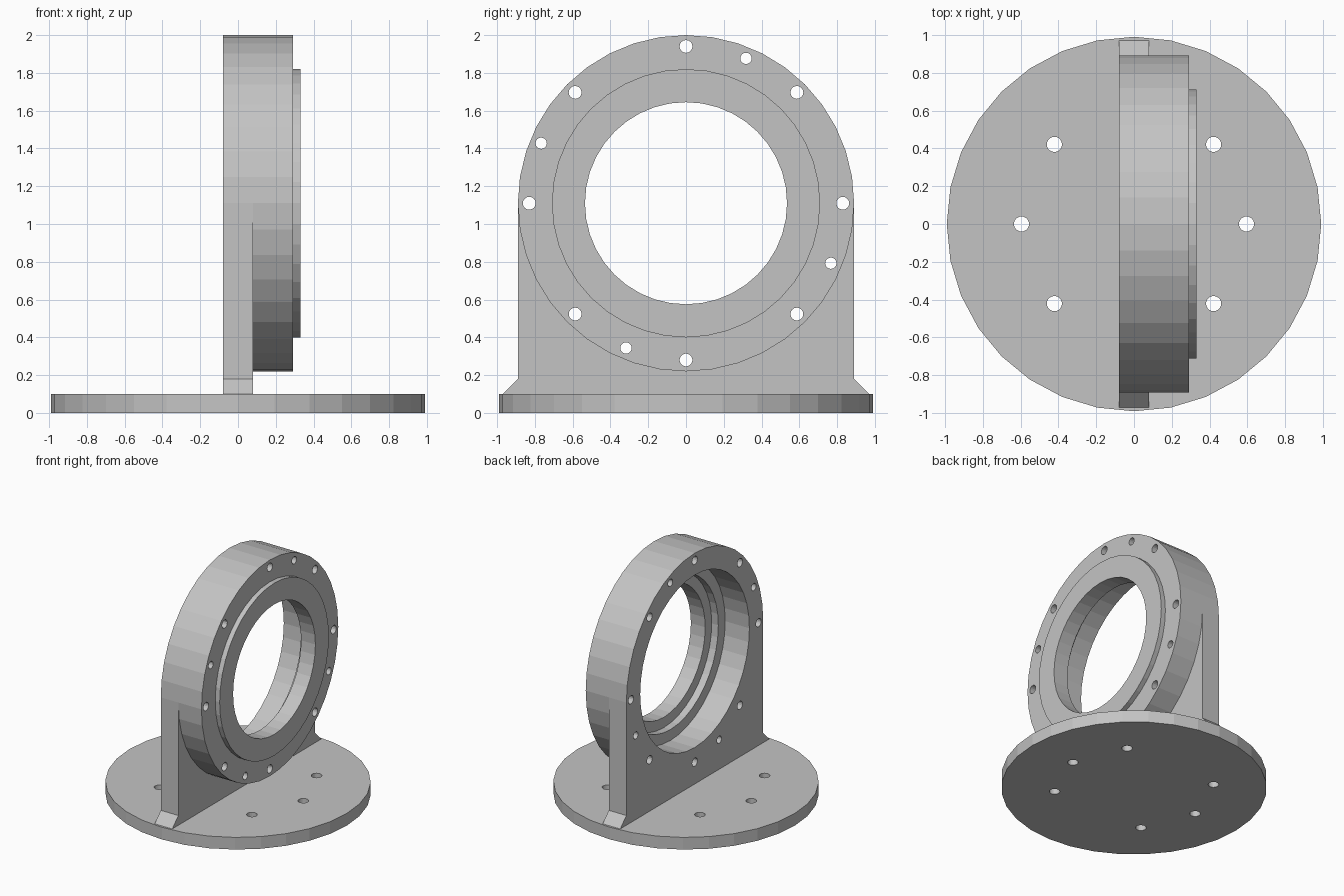
import bpy
import bmesh
from math import sin, cos, pi
from mathutils import Vector

if "Cube" in bpy.data.objects:
    bpy.data.objects.remove(bpy.data.objects["Cube"], do_unlink=True)

grey = bpy.data.materials.new("light_grey")
grey.use_nodes = True
colour = (0.55, 0.55, 0.55, 1)
grey.diffuse_color = colour
grey.node_tree.nodes["Principled BSDF"].inputs["Base Color"].default_value = colour

CENTRE_Z = 1.11
OUTER = 0.89
BACK, WALL_FRONT, RING_FRONT, LIP_FRONT = -0.08, 0.08, 0.29, 0.33


def circle(u, v, radius, sides):
    return [(u + radius * cos(2 * pi * i / sides), v + radius * sin(2 * pi * i / sides))
            for i in range(sides)]


def prism(name, outline, start, end, axis="x"):
    """Extrude a (y, z) outline along x, or an (x, y) outline along z."""
    bm = bmesh.new()
    if axis == "x":
        verts = [bm.verts.new((start, u, v)) for u, v in outline]
        step = Vector((end - start, 0, 0))
    else:
        verts = [bm.verts.new((u, v, start)) for u, v in outline]
        step = Vector((0, 0, end - start))
    face = bm.faces.new(verts)
    made = bmesh.ops.extrude_face_region(bm, geom=[face], use_keep_orig=True)
    moved = [g for g in made["geom"] if isinstance(g, bmesh.types.BMVert)]
    bmesh.ops.translate(bm, verts=moved, vec=step)
    bmesh.ops.recalc_face_normals(bm, faces=bm.faces)
    mesh = bpy.data.meshes.new(name)
    bm.to_mesh(mesh)
    bm.free()
    mesh.materials.append(grey)
    obj = bpy.data.objects.new(name, mesh)
    bpy.context.collection.objects.link(obj)
    return obj


def combine(target, tool, operation):
    """Apply a boolean and discard the tool object."""
    mod = target.modifiers.new("boolean", "BOOLEAN")
    mod.operation = operation
    mod.solver = "EXACT"
    mod.object = tool
    with bpy.context.temp_override(object=target, active_object=target,
                                   selected_objects=[target]):
        bpy.ops.object.modifier_apply(modifier=mod.name)
    bpy.data.objects.remove(tool, do_unlink=True)


# Round base plate with six through holes
base = prism("base_plate", circle(0, 0, 0.99, 32), 0, 0.10, "z")
for angle in (0, 45, 135, 180, 225, 315):
    a = angle * pi / 180
    hole = circle(0.595 * cos(a), 0.595 * sin(a), 0.04, 20)
    combine(base, prism("hole", hole, -0.1, 0.3, "z"), "DIFFERENCE")

# Upright wall with flared feet
half = [(0.97, 0.10), (OUTER, 0.18), (OUTER, CENTRE_Z)]
outline = half + [(-y, z) for y, z in reversed(half)]
housing = prism("ring_housing", outline, BACK, WALL_FRONT)

# Ring body and raised front lip
ring = circle(0, CENTRE_Z, OUTER, 40)
combine(housing, prism("ring", ring, BACK, RING_FRONT), "UNION")
lip = circle(0, CENTRE_Z, 0.71, 40)
combine(housing, prism("lip", lip, 0.2, LIP_FRONT), "UNION")

# Stepped bore, widest at the back
for radius, depth in ((0.71, 0.14), (0.62, 0.20), (0.535, 0.5)):
    bore = circle(0, CENTRE_Z, radius, 40)
    combine(housing, prism("bore", bore, -0.3, depth), "DIFFERENCE")

# Bolt holes: eight main ones and four smaller ones between them
bolts = [(i * 45, 0.034) for i in range(8)]
bolts += [(i * 90 - 22.5, 0.03) for i in range(4)]
for angle, radius in bolts:
    a = angle * pi / 180
    hole = circle(0.83 * cos(a), CENTRE_Z + 0.83 * sin(a), radius, 16)
    combine(housing, prism("hole", hole, -0.3, 0.5), "DIFFERENCE")
